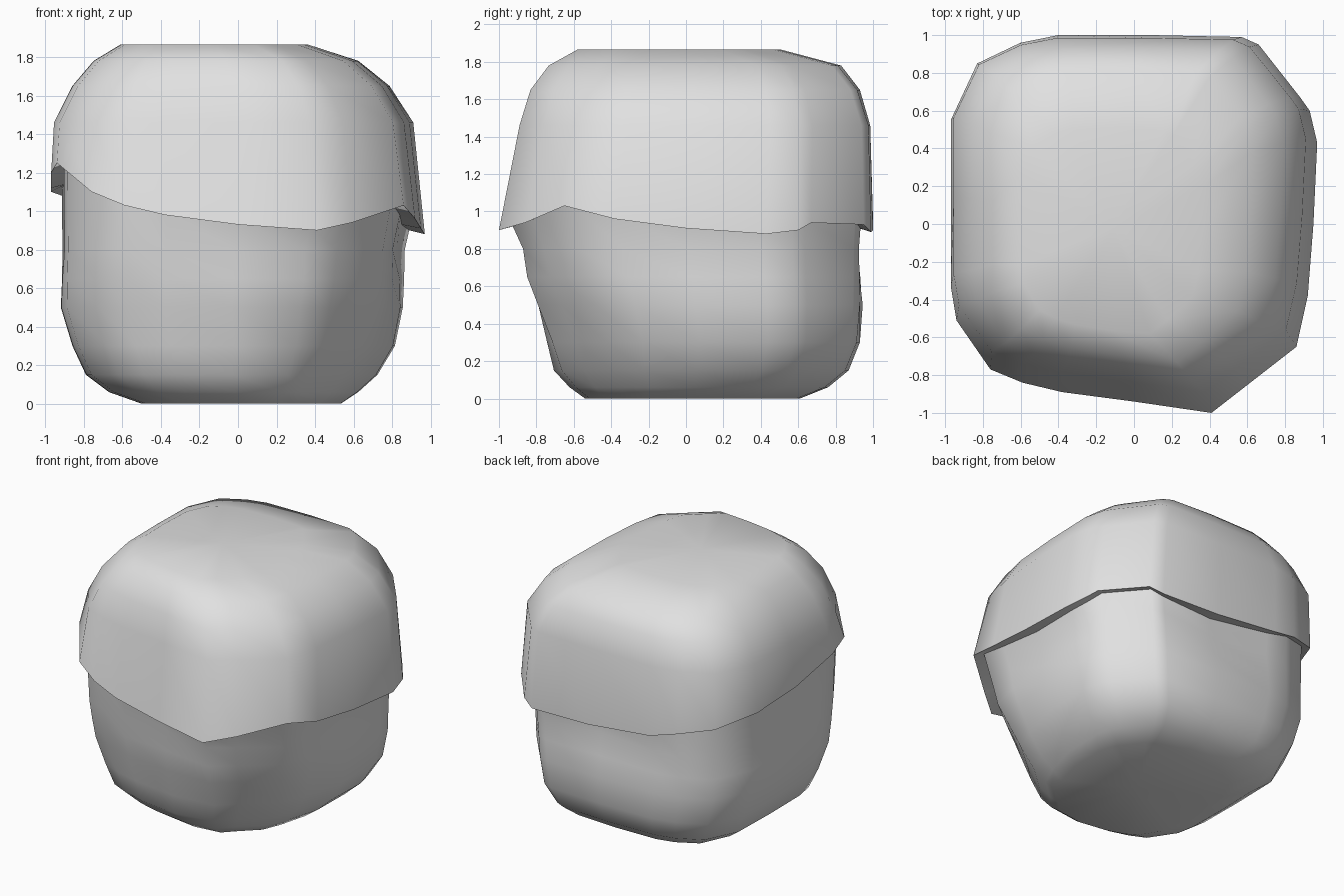
import bpy
import bmesh
import math
from mathutils import Vector

default_cube = bpy.data.objects.get("Cube")
if default_cube:
    bpy.data.objects.remove(default_cube, do_unlink=True)

# One stone colour
stone = bpy.data.materials.new("stone grey")
stone.use_nodes = True
stone.diffuse_color = (0.75, 0.75, 0.75, 1)
stone.node_tree.nodes["Principled BSDF"].inputs["Base Color"].default_value = stone.diffuse_color

# Uneven overhanging lip, seen from above as x, y and its height
lip = [Vector(p) for p in (
    (-.97, .55, 1.1), (-.83, .85, 1.05), (-.6, .96, 1), (-.4, 1, .95),
    (.1, 1, .9), (.57, .99, .89), (.66, .95, .93), (.88, .67, .94),
    (.93, .6, .9), (.97, .43, .88), (.95, 0, .91), (.92, -.38, .96),
    (.86, -.65, 1.03), (.59, -.86, .94), (.41, -1, .9), (0, -.94, .93),
    (-.38, -.89, .98), (-.59, -.84, 1.03), (-.76, -.77, 1.1),
    (-.94, -.51, 1.25), (-.97, -.33, 1.2), (-.97, .1, 1.12))]


def ring(z, left, right, front, back, rounding=0, hollow=0, cut=0):
    """Fit the lip outline to a box, then shape its corners and sides."""
    points = []
    for p in lip:
        flat = Vector((p.x / .97, p.y))
        flat = flat.lerp(flat.normalized(), rounding)
        # The front right corner is worn away, the front and back are hollow
        flat *= 1 - cut * max(0, -flat.x * flat.y) * (flat.x > 0)
        flat.y *= 1 - hollow * max(0, 1 - 1.5 * abs(flat.x))
        flat.x *= 1 - hollow * .5 * max(0, 1 - 1.5 * abs(flat.y))
        points.append(Vector((
            (left + right) / 2 + flat.x * (right - left) / 2,
            (front + back) / 2 + flat.y * (back - front) / 2, z)))
    return points


def loft(name, rings):
    """Skin a stack of rings and close both ends with fans."""
    bm = bmesh.new()
    loops = [[bm.verts.new(p) for p in points] for points in rings]
    count = len(lip)
    for low, high in zip(loops, loops[1:]):
        for i in range(count):
            j = (i + 1) % count
            bm.faces.new((low[i], low[j], high[j], high[i]))
    for loop in (loops[0], loops[-1]):
        centre = bm.verts.new(sum((v.co for v in loop), Vector()) / count)
        for i in range(count):
            bm.faces.new((loop[i], loop[(i + 1) % count], centre))
    bmesh.ops.recalc_face_normals(bm, faces=bm.faces)
    mesh = bpy.data.meshes.new(name)
    bm.to_mesh(mesh)
    bm.free()
    mesh.materials.append(stone)
    obj = bpy.data.objects.new(name, mesh)
    bpy.context.collection.objects.link(obj)
    bpy.ops.object.select_all(action="DESELECT")
    obj.select_set(True)
    bpy.context.view_layer.objects.active = obj
    bpy.ops.object.shade_smooth_by_angle(angle=math.radians(75))


# Lower half of the boulder, ending just under the overhang
lower_half = [
    ring(0, -.5, .54, -.57, .61, .15, cut=.2),
    ring(.06, -.67, .63, -.66, .76, .12, cut=.22),
    ring(.15, -.79, .73, -.75, .87, .1, cut=.24),
    ring(.3, -.86, .82, -.79, .93, .08, cut=.2),
    ring(.5, -.92, .86, -.84, .945, .06, cut=.12),
    ring(.65, -.92, .87, -.885, .945, .04, .03, .06),
    ring(.8, -.92, .88, -.92, .945, .02, .08, .05),
]
tuck = ring(1, -.92, .9, -.95, .95, 0, .07)
for point, edge in zip(tuck, lip):
    point.z = edge.z + .02

# Upper half with a full, softly rounded top
upper_half = [
    lip,
    ring(1.46, -.955, .91, -.89, .985),
    ring(1.65, -.86, .79, -.835, .93, .05),
    ring(1.78, -.75, .63, -.74, .83, .1),
    ring(1.865, -.61, .37, -.59, .51, .2),
]
loft("boulder", lower_half + [tuck] + upper_half)
